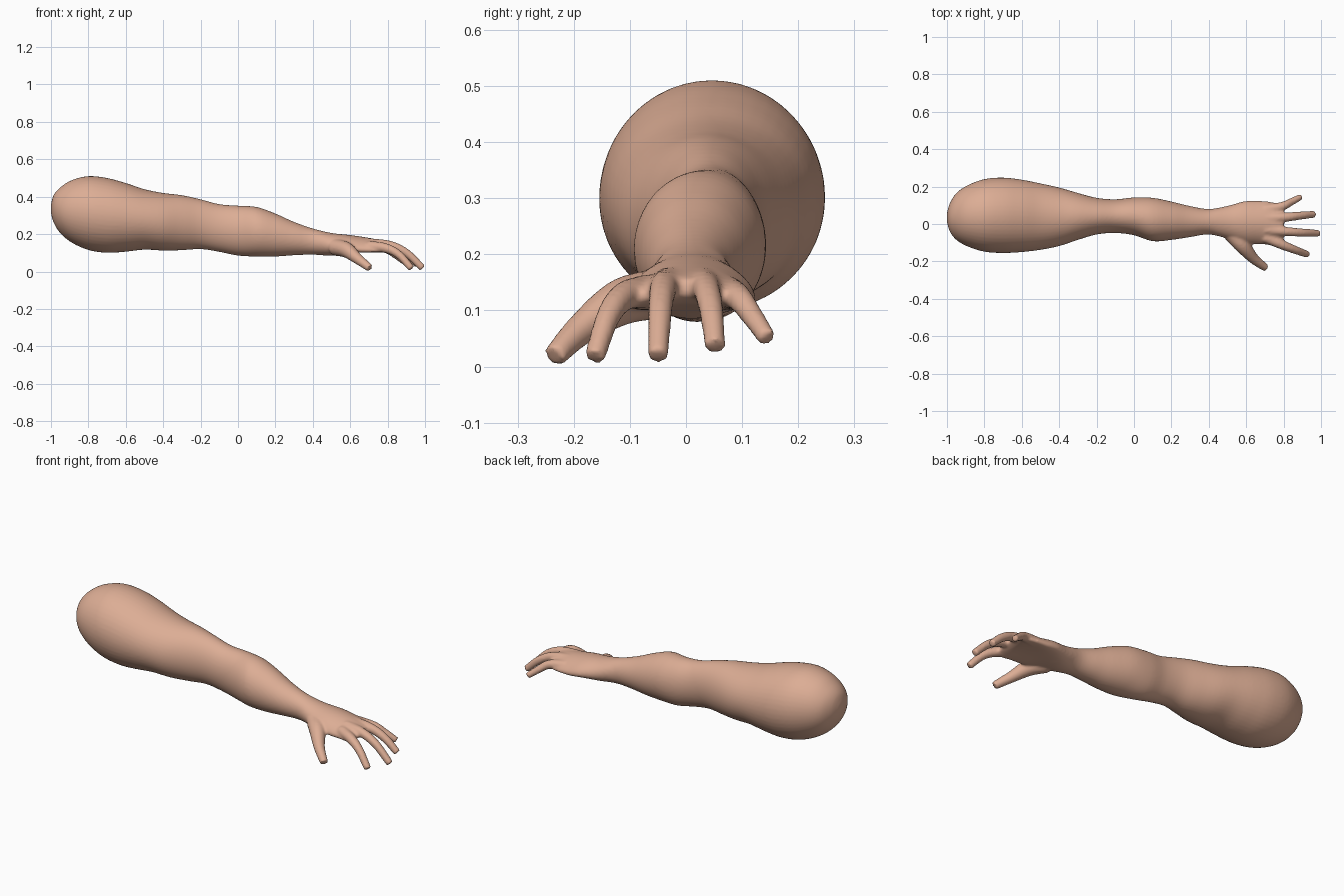
import bpy
import bmesh
from math import cos, sin, pi
from mathutils import Vector

cube = bpy.data.objects.get("Cube")
if cube:
    bpy.data.objects.remove(cube, do_unlink=True)


def make_material(name, colour):
    mat = bpy.data.materials.new(name)
    mat.use_nodes = True
    mat.diffuse_color = colour
    mat.node_tree.nodes["Principled BSDF"].inputs["Base Color"].default_value = colour
    return mat


def spline(points, steps):
    """Smooth Catmull-Rom interpolation through tuples of any length."""
    points = [Vector(p) for p in points]
    padded = [points[0] * 2 - points[1]] + points + [points[-1] * 2 - points[-2]]
    result = []
    for a, b, c, d in zip(padded, padded[1:], padded[2:], padded[3:]):
        for i in range(steps):
            t = i / steps
            result.append(0.5 * (2 * b + (c - a) * t + (2 * a - 5 * b + 4 * c - d) * t ** 2
                                 + (3 * b - a - 3 * c + d) * t ** 3))
    return result + [points[-1]]


def loft(bm, rings):
    """Skin a closed tube over a list of point rings."""
    loops = [[bm.verts.new(p) for p in ring] for ring in rings]
    count = len(loops[0])
    for low, high in zip(loops, loops[1:]):
        for i in range(count):
            j = (i + 1) % count
            bm.faces.new((low[i], low[j], high[j], high[i]))
    bm.faces.new(loops[0][::-1])
    bm.faces.new(loops[-1])


def arm_ring(section, count=48):
    """Oval cross-section, arched over the palm towards the hand."""
    x, y0, y1, z0, z1 = section
    arch = 0.028 * min(1, max(0, (x - 0.45) / 0.2))
    ring = []
    for i in range(count):
        a = 2 * pi * i / count
        y = (y0 + y1) / 2 + cos(a) * (y1 - y0) / 2
        z = (z0 + z1) / 2 + sin(a) * (z1 - z0) / 2 - arch * cos(a) ** 2
        ring.append((x, y, z))
    return ring


def add_finger(bm, path, count=16):
    samples = spline(path, 6)
    centres = [Vector(s[:3]) for s in samples]
    rings = []
    for i, centre in enumerate(centres):
        tangent = centres[min(i + 1, len(centres) - 1)] - centres[max(i - 1, 0)]
        side = tangent.cross(Vector((0, 0, 1))).normalized()
        up = side.cross(tangent).normalized()
        radius = samples[i][3]
        rings.append([centre + radius * (side * cos(2 * pi * k / count) + up * sin(2 * pi * k / count))
                      for k in range(count)])
    loft(bm, rings)


# Shoulder to palm: x, then y range, then z range
arm_sections = [
    (-1, 0.01, 0.06, 0.31, 0.36),
    (-0.985, -0.04, 0.11, 0.26, 0.41),
    (-0.95, -0.085, 0.165, 0.205, 0.45),
    (-0.89, -0.12, 0.207, 0.155, 0.488),
    (-0.8, -0.148, 0.24, 0.115, 0.51),
    (-0.7, -0.155, 0.248, 0.1, 0.5),
    (-0.6, -0.15, 0.237, 0.106, 0.473),
    (-0.5, -0.138, 0.217, 0.117, 0.44),
    (-0.4, -0.118, 0.195, 0.112, 0.42),
    (-0.3, -0.085, 0.166, 0.114, 0.408),
    (-0.2, -0.056, 0.14, 0.12, 0.386),
    (-0.1, -0.048, 0.132, 0.105, 0.36),
    (0, -0.06, 0.142, 0.085, 0.352),
    (0.1, -0.092, 0.14, 0.08, 0.345),
    (0.2, -0.085, 0.12, 0.08, 0.31),
    (0.3, -0.07, 0.096, 0.087, 0.265),
    (0.4, -0.056, 0.08, 0.09, 0.23),
    (0.5, -0.078, 0.097, 0.085, 0.206),
    (0.6, -0.105, 0.123, 0.098, 0.195),
    (0.7, -0.11, 0.122, 0.105, 0.18),
    (0.77, -0.118, 0.11, 0.112, 0.166),
    (0.8, -0.1, 0.095, 0.125, 0.155),
]

# Each digit: x, y, z, radius from knuckle to tip
digits = [
    # thumb
    [(0.52, -0.05, 0.13, 0.045), (0.58, -0.115, 0.115, 0.042),
     (0.64, -0.185, 0.068, 0.029), (0.705, -0.235, 0.018, 0.021)],
    # index finger
    [(0.7, -0.07, 0.135, 0.03), (0.79, -0.11, 0.125, 0.026),
     (0.86, -0.138, 0.09, 0.022), (0.928, -0.163, 0.016, 0.019)],
    # middle finger
    [(0.7, -0.03, 0.148, 0.03), (0.81, -0.04, 0.14, 0.025),
     (0.9, -0.046, 0.1, 0.022), (0.988, -0.05, 0.018, 0.019)],
    # ring finger
    [(0.7, 0.03, 0.148, 0.03), (0.81, 0.036, 0.138, 0.025),
     (0.89, 0.045, 0.1, 0.022), (0.963, 0.052, 0.035, 0.019)],
    # little finger
    [(0.7, 0.075, 0.132, 0.03), (0.79, 0.094, 0.122, 0.024),
     (0.84, 0.118, 0.09, 0.02), (0.892, 0.145, 0.05, 0.017)],
]

bm = bmesh.new()
loft(bm, [arm_ring(s) for s in spline(arm_sections, 4)])
for path in digits:
    add_finger(bm, path)
bmesh.ops.recalc_face_normals(bm, faces=bm.faces)

mesh = bpy.data.meshes.new("arm_and_hand")
bm.to_mesh(mesh)
bm.free()
mesh.materials.append(make_material("skin", (0.72, 0.42, 0.3, 1)))
arm = bpy.data.objects.new("arm_and_hand", mesh)
bpy.context.collection.objects.link(arm)

# Fuse the fingers into the palm and soften the joins
fuse = arm.modifiers.new("fuse", 'REMESH')
fuse.mode = 'VOXEL'
fuse.voxel_size = 0.007
fuse.use_smooth_shade = True
soften = arm.modifiers.new("soften", 'SMOOTH')
soften.factor = 0.5
soften.iterations = 6
